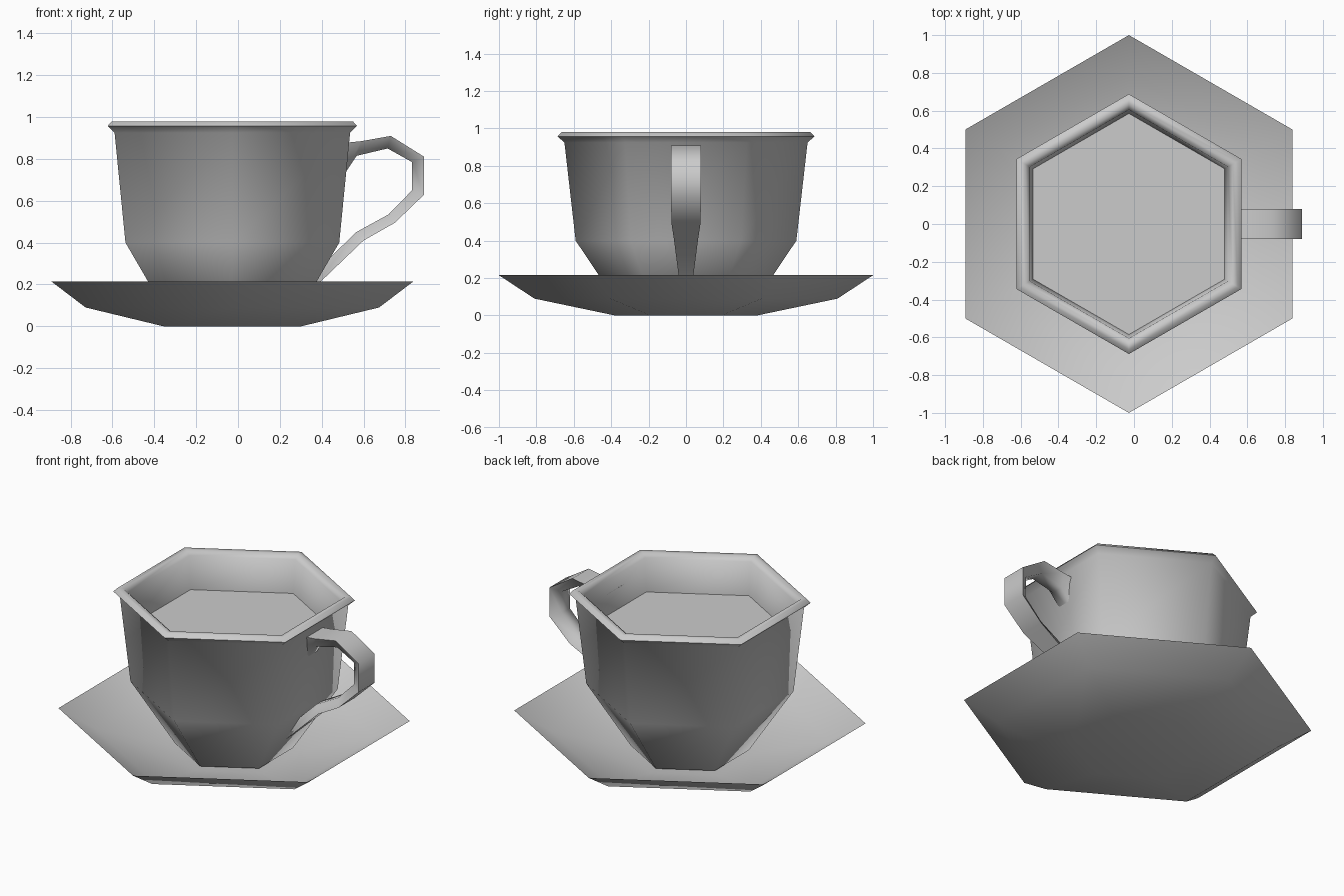
import bpy, bmesh, math

if "Cube" in bpy.data.objects:
    bpy.data.objects.remove(bpy.data.objects["Cube"])

CX = -0.027          # axis of cup and saucer
SIDES = 6


def finish(name, bm, angle):
    bmesh.ops.recalc_face_normals(bm, faces=bm.faces)
    mesh = bpy.data.meshes.new(name)
    bm.to_mesh(mesh)
    bm.free()
    ob = bpy.data.objects.new(name, mesh)
    bpy.context.collection.objects.link(ob)
    bpy.ops.object.select_all(action='DESELECT')
    bpy.context.view_layer.objects.active = ob
    ob.select_set(True)
    bpy.ops.object.shade_smooth_by_angle(angle=math.radians(angle))
    return ob


def loft(name, rings, angle):
    """Skin a list of equal closed rings and cap both ends."""
    bm = bmesh.new()
    loops = [[bm.verts.new(p) for p in ring] for ring in rings]
    n = len(loops[0])
    for a, b in zip(loops, loops[1:]):
        for i in range(n):
            j = (i + 1) % n
            bm.faces.new((a[i], a[j], b[j], b[i]))
    bm.faces.new(loops[0][::-1])
    bm.faces.new(loops[-1])
    return finish(name, bm, angle)


def hex_ring(r, z):
    angles = [math.pi / 2 + 2 * math.pi * i / SIDES for i in range(SIDES)]
    return [(CX + r * math.cos(a), r * math.sin(a), z) for a in angles]


def lathe(name, profile, angle=75):
    return loft(name, [hex_ring(r, z) for r, z in profile], angle)


# Saucer: thin dish, outside then inside
lathe("saucer", [(0.38, 0), (0.81, 0.09), (1.0, 0.215),
                 (0.80, 0.10), (0.38, 0.01)])

# Cup: outer wall, flared lip, inner wall closed by the drink surface
lathe("cup", [(0.335, 0.02), (0.59, 0.40), (0.65, 0.925), (0.688, 0.958),
              (0.665, 0.98), (0.635, 0.98), (0.605, 0.955), (0.585, 0.75)])

# Handle: outer point (x, z), inner point (x, z), half width
stations = [
    ((0.49, 0.875), (0.49, 0.70), 0.08),
    ((0.59, 0.885), (0.567, 0.815), 0.08),
    ((0.73, 0.91), (0.715, 0.85), 0.08),
    ((0.89, 0.81), (0.832, 0.785), 0.08),
    ((0.89, 0.63), (0.832, 0.65), 0.08),
    ((0.75, 0.495), (0.72, 0.535), 0.078),
    ((0.60, 0.41), (0.565, 0.45), 0.065),
    ((0.36, 0.18), (0.38, 0.27), 0.035),
]
rings = []
for (ox, oz), (ix, iz), w in stations:
    rings.append([(ox, -w, oz), (ox, w, oz),
                  (ix, w * 0.5, iz), (ix, -w * 0.5, iz)])
loft("handle", rings, 80)
